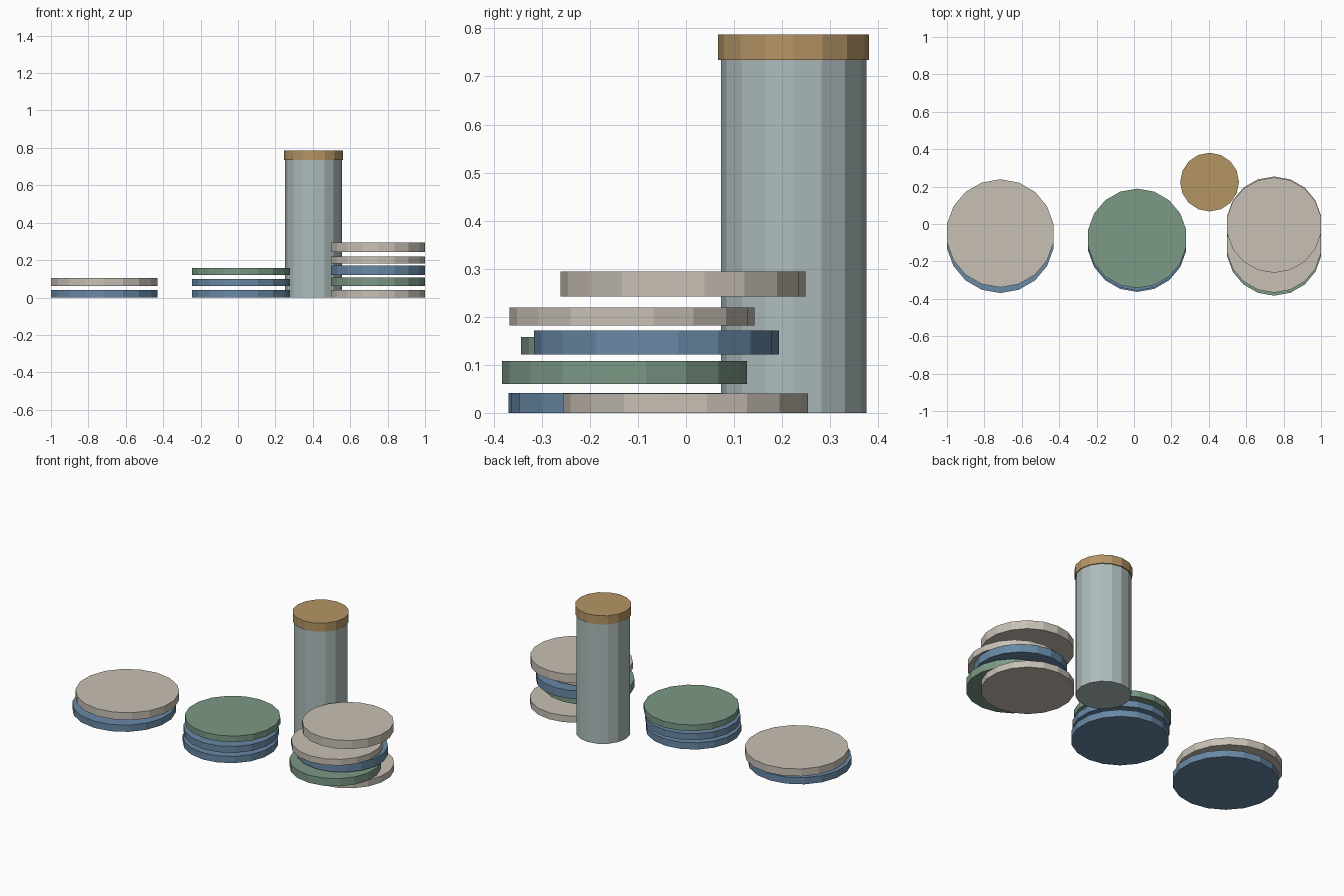
import bpy

if "Cube" in bpy.data.objects:
    bpy.data.objects.remove(bpy.data.objects["Cube"])

COLOURS = {
    "beige": (0.58, 0.53, 0.46, 1),
    "blue": (0.14, 0.25, 0.38, 1),
    "green": (0.20, 0.32, 0.24, 1),
    "tan": (0.46, 0.30, 0.13, 1),
    "pale_grey": (0.43, 0.51, 0.51, 1),
}
MATS = {}
for key, rgba in COLOURS.items():
    MATS[key] = bpy.data.materials.new(key)
    MATS[key].diffuse_color = rgba


def disc(name, x, y, z0, z1, radius, sides, colour):
    """Flat-shaded closed cylinder between two heights."""
    bpy.ops.mesh.primitive_cylinder_add(
        vertices=sides, radius=radius, depth=z1 - z0,
        location=(x, y, (z0 + z1) / 2))
    ob = bpy.context.object
    ob.name = name
    ob.data.materials.append(MATS[colour])
    return ob


# Stacks of plates: name, x, radius, then (y, thickness, colour) upwards
PITCH = 0.0605
stacks = [
    ("left_plate", -0.715, 0.289,
     [(-0.080, 0.041, "blue"), (-0.050, 0.045, "beige")]),
    ("middle_plate", 0.017, 0.266,
     [(-0.097, 0.041, "blue"), (-0.090, 0.039, "blue"),
      (-0.077, 0.037, "green")]),
    ("right_plate", 0.749, 0.255,
     [(-0.001, 0.040, "beige"), (-0.128, 0.047, "green"),
      (-0.061, 0.050, "blue"), (-0.112, 0.038, "beige"),
      (-0.006, 0.052, "beige")]),
]
for name, x, radius, plates in stacks:
    for i, (y, thick, colour) in enumerate(plates):
        z = i * PITCH
        disc(f"{name}_{i + 1}", x, y, z, z + thick, radius, 18, colour)

# Tall jar with a wider lid
disc("jar_body", 0.404, 0.224, 0, 0.734, 0.1515, 16, "pale_grey")
disc("jar_lid", 0.404, 0.224, 0.734, 0.787, 0.157, 16, "tan")

for m in bpy.data.materials:
    if m.users and not m.is_grease_pencil:
        m.use_nodes = True
        m.node_tree.nodes["Principled BSDF"].inputs["Base Color"].default_value = m.diffuse_color
